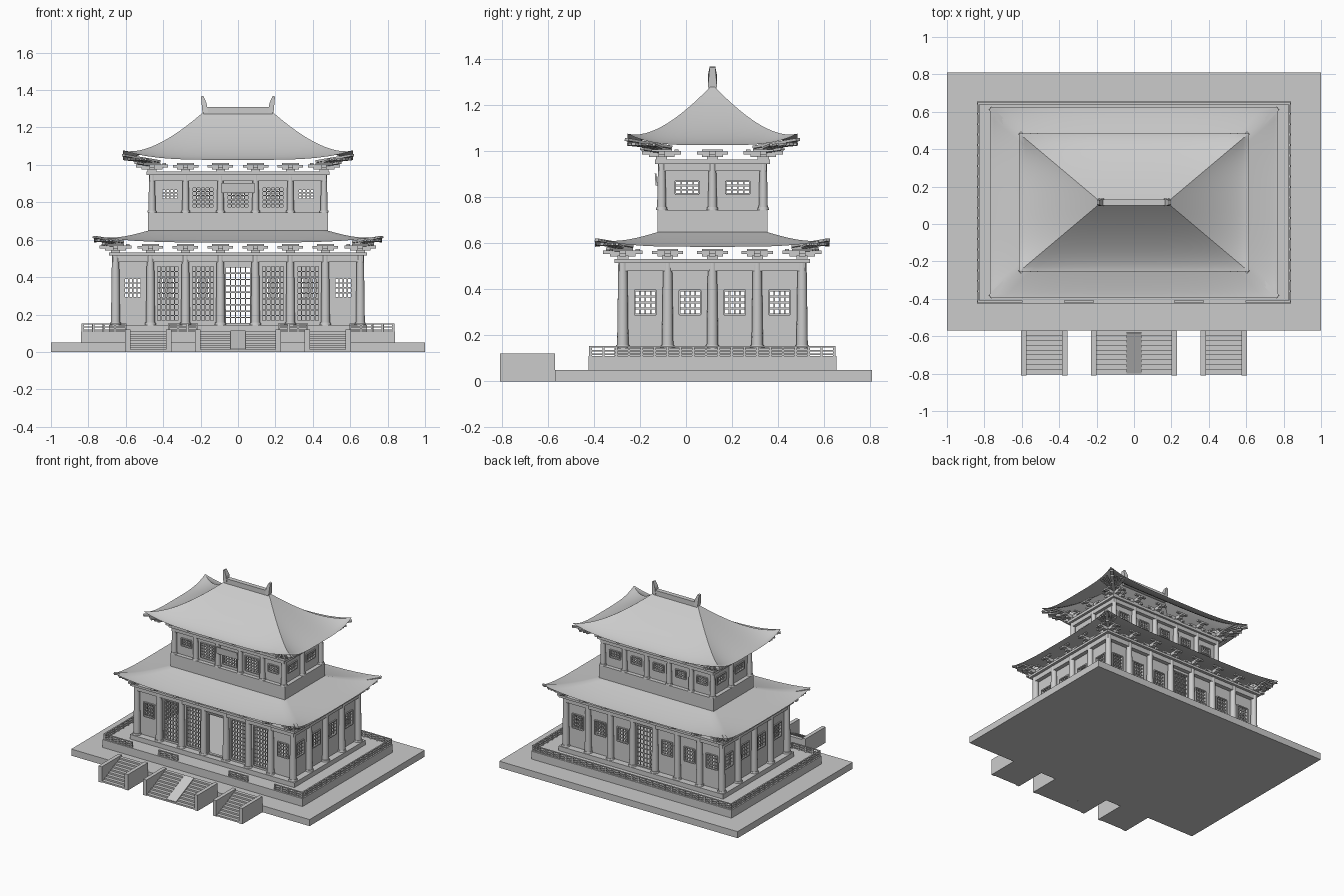
import bpy, bmesh, math
from mathutils import Matrix, Vector

cube = bpy.data.objects.get("Cube")
if cube:
    bpy.data.objects.remove(cube)

stone = bpy.data.materials.new("light_grey")
stone.use_nodes = True
stone.diffuse_color = (0.6, 0.6, 0.6, 1)
stone.node_tree.nodes["Principled BSDF"].inputs["Base Color"].default_value = (0.6, 0.6, 0.6, 1)

CY = 0.115                                  # building centre in depth
CENTRE = Matrix.Translation((0, CY, 0))
I = Matrix.Identity(4)


def finish(name, bm, smooth=False):
    bmesh.ops.recalc_face_normals(bm, faces=bm.faces)
    mesh = bpy.data.meshes.new(name)
    bm.to_mesh(mesh)
    bm.free()
    mesh.materials.append(stone)
    ob = bpy.data.objects.new(name, mesh)
    bpy.context.collection.objects.link(ob)
    if smooth:
        bpy.context.view_layer.objects.active = ob
        bpy.ops.object.select_all(action='DESELECT')
        ob.select_set(True)
        bpy.ops.object.shade_smooth_by_angle(angle=math.radians(35))
    return ob


def box(bm, x0, x1, y0, y1, z0, z1, m=I):
    mid = Matrix.Translation(((x0 + x1) / 2, (y0 + y1) / 2, (z0 + z1) / 2))
    size = Matrix.Diagonal((x1 - x0, y1 - y0, z1 - z0, 1))
    bmesh.ops.create_cube(bm, size=1, matrix=m @ mid @ size)


def slab(name, hx, hy, z0, z1, m=CENTRE):
    bm = bmesh.new()
    box(bm, -hx, hx, -hy, hy, z0, z1, m)
    return finish(name, bm)


def side(k):
    """Frame whose -y faces outward for side k: front, left, back, right."""
    return CENTRE @ Matrix.Rotation(k * math.pi / 2, 4, 'Z')


def lattice(bm, u, w, z0, z1, d, cols, rows, m):
    """Frame and crossing bars filling one opening."""
    f, b, h = 0.008, 0.0035, w / 2
    for s in (-1, 1):
        box(bm, u + s * h - f / 2, u + s * h + f / 2, -d - 0.008, -d + 0.012, z0, z1, m)
    for z in (z0, z1):
        box(bm, u - h, u + h, -d - 0.008, -d + 0.012, z - f / 2, z + f / 2, m)
    for i in range(1, cols):
        x = u - h + w * i / cols
        box(bm, x - b, x + b, -d, -d + 0.006, z0, z1, m)
    for i in range(1, rows):
        z = z0 + (z1 - z0) * i / rows
        box(bm, u - h, u + h, -d, -d + 0.006, z - b, z + b, m)


def wall(name, k, half, d, z0, z1, openings):
    """Wall panels around openings (u, width, bottom, top, columns, rows)."""
    panels, bars, m, left = bmesh.new(), bmesh.new(), side(k), -half
    for u, w, a, b, cols, rows in sorted(openings):
        box(panels, left, u - w / 2, -d, -d + 0.02, z0, z1, m)
        if a > z0:
            box(panels, u - w / 2, u + w / 2, -d, -d + 0.02, z0, a, m)
        box(panels, u - w / 2, u + w / 2, -d, -d + 0.02, b, z1, m)
        lattice(bars, u, w, a, b, d, cols, rows, m)
        left = u + w / 2
    box(panels, left, half, -d, -d + 0.02, z0, z1, m)
    finish(name + "_wall", panels)
    finish(name + "_lattice", bars)


def column_spots(xs, ys):
    """Column positions around a storey, with the side each one faces."""
    hx, hy = max(xs), max(ys)
    spots = [(x, s * hy) for x in xs for s in (-1, 1)]
    return spots + [(s * hx, y) for y in ys for s in (-1, 1) if abs(y) < hy]


def columns(name, spots, z0, z1, r):
    bm = bmesh.new()
    for x, y in spots:
        for r1, r2, a, b in ((r, r * 0.78, z0, z1), (r * 1.25, r * 1.15, z0, z0 + 0.012)):
            at = CENTRE @ Matrix.Translation((x, y, (a + b) / 2))
            bmesh.ops.create_cone(bm, cap_ends=True, segments=14, radius1=r1, radius2=r2,
                                  depth=b - a, matrix=at)
    finish(name, bm, True)


def brackets(name, spots, hx, hy, z):
    """Stepped block and crossing arms over each column."""
    bm = bmesh.new()
    for x, y in spots:
        m = CENTRE @ Matrix.Translation((x, y, z))
        on_x, on_y = abs(y) > hy - 0.01, abs(x) > hx - 0.01
        box(bm, -0.024, 0.024, -0.024, 0.024, 0, 0.014, m)
        turns = ([0] if on_x else []) + ([math.pi / 2] if on_y else [])
        for t in turns:
            r = m @ Matrix.Rotation(t, 4, 'Z')
            box(bm, -0.045, 0.045, -0.014, 0.014, 0.01, 0.022, r)
            box(bm, -0.068, 0.068, -0.014, 0.014, 0.022, 0.034, r)
            box(bm, -0.014, 0.014, -0.055, 0.055, 0.01, 0.022, r)
            box(bm, -0.014, 0.014, -0.085, 0.085, 0.022, 0.036, r)
            for s in (-1, 1):
                box(bm, -0.045, 0.045, s * 0.065 - 0.009, s * 0.065 + 0.009, 0.034, 0.044, r)
    finish(name, bm)


def corner_rafters(name, hx, hy, z, reach):
    """Fanned rafters and a stacked hip beam under each roof corner."""
    bm = bmesh.new()
    for sx in (-1, 1):
        for sy in (-1, 1):
            base = CENTRE @ Matrix.Translation((sx * hx, sy * hy, z))
            hip = math.atan2(sy, sx)
            for i, length in enumerate((0.55, 0.8, 1.0)):
                m = base @ Matrix.Rotation(hip, 4, 'Z') @ Matrix.Rotation(-0.12, 4, 'Y')
                box(bm, -0.05, reach * length, -0.012, 0.012, i * 0.014 - 0.004, i * 0.014 + 0.008, m)
            for a in (-32, -22, -12, 12, 22, 32):
                turn = Matrix.Rotation(hip + math.radians(a), 4, 'Z')
                m = base @ turn @ Matrix.Rotation(-0.1, 4, 'Y')
                length = reach * 0.68 / math.cos(math.radians(45 - abs(a)))
                box(bm, 0, length, -0.006, 0.006, 0.014, 0.024, m)
    finish(name, bm)


def roof(name, eave, top, z0, z1, lift, power, rows=14, seg=20):
    """Curved hip roof: rectangular rings from eave to top with raised corners."""
    bm, rings = bmesh.new(), []
    for j in range(rows + 1):
        t = j / rows
        hx, hy = (e + (p - e) * t for e, p in zip(eave, top))
        ring = []
        for k in range(4):
            for i in range(seg):
                u = 2 * i / seg - 1
                x, y = ((u * hx, -hy), (hx, u * hy), (-u * hx, hy), (-hx, -u * hy))[k]
                z = z0 + (z1 - z0) * t ** power + lift * abs(u) ** 4 * (1 - t) ** 3
                ring.append(bm.verts.new((x, y + CY, z)))
        rings.append(ring)
    n = 4 * seg
    for low, high in zip(rings, rings[1:]):
        for i in range(n):
            bm.faces.new((low[i], low[(i + 1) % n], high[(i + 1) % n], high[i]))
    bmesh.ops.solidify(bm, geom=bm.faces[:], thickness=0.016)
    finish(name, bm, True)


# Terraces and floor
slab("ground_slab", 1.0, 0.69, 0, 0.05, Matrix.Translation((0, 0.12, 0)))
slab("terrace", 0.84, 0.54, 0.05, 0.11)
slab("floor_plinth", 0.69, 0.425, 0.11, 0.145)

# Stairs with cheek walls
for name, x, half in (("right_stairs", -0.48, 0.11), ("centre_stairs", 0, 0.215), ("left_stairs", 0.48, 0.11)):
    bm = bmesh.new()
    for s in (-1, 1):
        box(bm, x + s * half - 0.014, x + s * half + 0.014, -0.81, -0.57, 0, 0.12)
    for i in range(9):
        box(bm, x - half, x + half, -0.805 + i * 0.026, -0.57, 0, 0.012 * (i + 1))
    finish(name, bm)
bm = bmesh.new()
box(bm, -0.04, 0.04, -0.12, 0.12, -0.004, 0.004,
    Matrix.Translation((0, -0.69, 0.062)) @ Matrix.Rotation(math.atan(0.108 / 0.234), 4, 'X'))
finish("stair_ramp", bm)

# Terrace railing, open in front of the stairs
bm = bmesh.new()
runs = [(0, 0.6, 0.83, 0.53), (0, -0.83, -0.6, 0.53), (0, 0.22, 0.37, 0.53), (0, -0.37, -0.22, 0.53),
        (1, -0.53, 0.53, 0.83), (2, -0.83, 0.83, 0.53), (3, -0.53, 0.53, 0.83)]
for k, a, b, d in runs:
    m, n = side(k), max(2, round((b - a) / 0.055))
    for z in (0.118, 0.133, 0.15):
        box(bm, a, b, -d - 0.005, -d + 0.005, z - 0.003, z + 0.003, m)
    for i in range(n + 1):
        u = a + (b - a) * i / n
        box(bm, u - 0.005, u + 0.005, -d - 0.006, -d + 0.006, 0.11, 0.153, m)
finish("terrace_railing", bm)

# Lower storey
xs = [0.187 * i - 0.655 for i in range(8)]
ys = [0.195 * i - 0.39 for i in range(5)]
low_spots = column_spots(xs, ys)
columns("lower_columns", low_spots, 0.145, 0.52, 0.025)
window = (0.29, 0.395, 4, 4)
door = (0.165, 0.46, 5, 10)
outer = [(s * 0.562, 0.09) + window for s in (-1, 1)]
wall("lower_front", 0, 0.64, 0.375, 0.145, 0.52, outer + [(0, 0.135, 0.15, 0.455, 1, 1)] +
     [(s * x, 0.118) + door for s in (-1, 1) for x in (0.187, 0.375)])
wall("lower_back", 2, 0.64, 0.375, 0.145, 0.52, outer + [(0, 0.135, 0.15, 0.455, 5, 9)] +
     [(s * x, 0.09) + window for s in (-1, 1) for x in (0.187, 0.375)])
for k, name in ((1, "lower_left"), (3, "lower_right")):
    wall(name, k, 0.375, 0.64, 0.145, 0.52, [(y, 0.092) + window for y in (-0.292, -0.097, 0.097, 0.292)])
slab("lower_beam", 0.67, 0.405, 0.48, 0.515)
slab("lower_plate", 0.69, 0.425, 0.515, 0.532)
brackets("lower_brackets", low_spots, 0.655, 0.39, 0.532)
corner_rafters("lower_corner_rafters", 0.655, 0.39, 0.565, 0.165)
roof("lower_roof", (0.77, 0.51), (0.475, 0.235), 0.585, 0.65, 0.035, 1.3)

# Upper storey
slab("upper_base", 0.48, 0.24, 0.6, 0.745)
ux = [-0.46, -0.28, -0.094, 0.094, 0.28, 0.46]
up_spots = column_spots(ux, [-0.221, 0, 0.221])
columns("upper_columns", up_spots, 0.745, 0.95, 0.02)
small = (0.815, 0.87, 4, 3)
ends = [(s * 0.365, 0.085) + small for s in (-1, 1)]
wall("upper_front", 0, 0.45, 0.21, 0.745, 0.95, ends +
     [(x, 0.115, 0.77, 0.88, 5, 5) for x in (-0.187, 0, 0.187)])
wall("upper_back", 2, 0.45, 0.21, 0.745, 0.95, ends + [(x, 0.085) + small for x in (-0.187, 0, 0.187)])
for k, name in ((1, "upper_left"), (3, "upper_right")):
    wall(name, k, 0.21, 0.45, 0.745, 0.95, [(y, 0.104) + small for y in (-0.11, 0.11)])
slab("upper_beam", 0.472, 0.235, 0.915, 0.945)
slab("upper_plate", 0.49, 0.25, 0.945, 0.965)
brackets("upper_brackets", up_spots, 0.46, 0.221, 0.965)
corner_rafters("upper_corner_rafters", 0.46, 0.221, 0.995, 0.22)
roof("upper_roof", (0.615, 0.37), (0.185, 0.008), 1.027, 1.282, 0.05, 1.45)

# Blank board over the upper front
bm = bmesh.new()
box(bm, -0.088, 0.088, -0.004, 0.004, -0.026, 0.026,
    Matrix.Translation((0, -0.13, 0.877)) @ Matrix.Rotation(0.08, 4, 'X'))
finish("front_board", bm)

# Ridge with tapered end finials
bm = bmesh.new()
box(bm, -0.185, 0.185, -0.017, 0.017, 1.26, 1.31, CENTRE)
for s in (-1, 1):
    outline = [(0.16, 1.28), (0.19, 1.28), (0.198, 1.365), (0.186, 1.37), (0.168, 1.33)]
    rings = [[bm.verts.new((s * x, CY + d * (0.02 if z < 1.34 else 0.012), z)) for x, z in outline]
             for d in (-1, 1)]
    for ring in rings:
        bm.faces.new(ring)
    for i in range(5):
        j = (i + 1) % 5
        bm.faces.new((rings[0][i], rings[0][j], rings[1][j], rings[1][i]))
finish("roof_ridge", bm)
